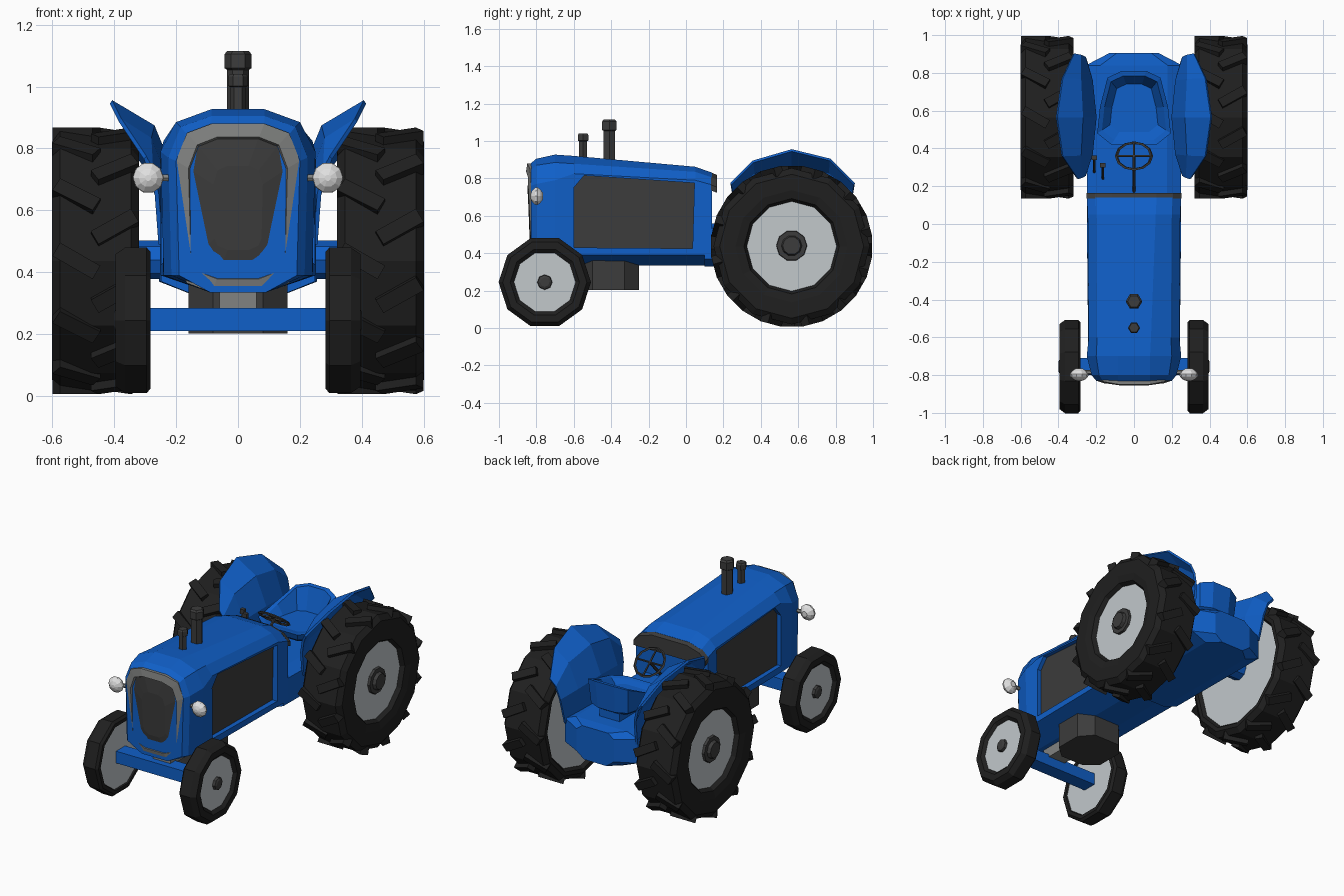
import bpy, bmesh, math
from mathutils import Matrix, Vector

if "Cube" in bpy.data.objects:
    bpy.data.objects.remove(bpy.data.objects["Cube"])


def material(name, r, g, b):
    m = bpy.data.materials.new(name)
    m.diffuse_color = (r, g, b, 1)
    m.use_nodes = True
    m.node_tree.nodes["Principled BSDF"].inputs["Base Color"].default_value = m.diffuse_color
    return m


BLUE = material("blue paint", 0.005, 0.115, 0.58)
RUBBER = material("black rubber", 0.014, 0.014, 0.014)
DARK = material("dark grey", 0.045, 0.045, 0.045)
GREY = material("mid grey", 0.22, 0.225, 0.22)
RIM = material("light grey rim", 0.54, 0.58, 0.60)
LAMP = material("lamp glass", 0.75, 0.75, 0.75)


def finish(name, bm, mats):
    me = bpy.data.meshes.new(name)
    bmesh.ops.recalc_face_normals(bm, faces=bm.faces)
    bm.to_mesh(me)
    bm.free()
    for m in mats:
        me.materials.append(m)
    ob = bpy.data.objects.new(name, me)
    bpy.context.collection.objects.link(ob)
    return ob


def loft(name, rings, mats, closed=True, caps=(0, 0)):
    """Skin matching rings of points; caps gives material index of both ends."""
    bm = bmesh.new()
    vs = [[bm.verts.new(p) for p in r] for r in rings]
    n = len(rings[0])
    for a, b in zip(vs, vs[1:]):
        for i in range(n if closed else n - 1):
            j = (i + 1) % n
            bm.faces.new((a[i], a[j], b[j], b[i]))
    if closed:
        for ring, mi in ((vs[0], caps[0]), (vs[-1], caps[1])):
            bm.faces.new(ring).material_index = mi
    return finish(name, bm, mats)


def box(name, x0, x1, y0, y1, z0, z1, mat):
    return loft(name, [[(x0, y0, z), (x1, y0, z), (x1, y1, z), (x0, y1, z)] for z in (z0, z1)], [mat])


def rod(name, p, q, profile, n, mat):
    """Turned part from p to q; profile is (fraction along, radius)."""
    p, q = Vector(p), Vector(q)
    rot = (q - p).to_track_quat('Z', 'Y')
    rings = [[p.lerp(q, t) + rot @ Vector((r * math.cos(2 * math.pi * i / n), r * math.sin(2 * math.pi * i / n), 0))
              for i in range(n)] for t, r in profile]
    return loft(name, rings, [mat])


def wheel(name, s, y, z, profile, n):
    """Tyre turned about x; the end caps are the rim discs."""
    rings = [[(s * x, y + r * math.cos(2 * math.pi * i / n), z + r * math.sin(2 * math.pi * i / n))
              for i in range(n)] for x, r in profile]
    return loft(name, rings, [RUBBER, RIM], caps=(1, 1))


def sym(half):
    """Mirror half a section (x, z) into a full loop."""
    return half + [(-x, z) for x, z in reversed(half)]


# Bonnet: lofted sections along y
stations = [(-.83, .19, .20, .76, .165, .845, .88, .085), (-.80, .215, .225, .77, .185, .87, .905, .085),
            (-.70, .24, .25, .79, .20, .885, .927, .085), (-.60, .243, .24, .825, .195, .878, .92, .09),
            (.05, .25, .245, .79, .20, .835, .862, .115), (.14, .25, .25, .765, .205, .805, .83, .12)]
hood = loft("bonnet", [[(x, y, z) for x, z in sym([(.09, .335), (wl, .39), (w, zs), (we, ze), (wt, zt)])]
                       for y, wl, w, zs, we, ze, zt, wt in stations], [BLUE, DARK])

# Recessed dark side panels
panel = [(-.60, .43), (-.60, .75), (-.545, .815), (.045, .775), (.035, .425)]
for s in (1, -1):
    cut = loft("side_panel_cutter", [[(s * x, y, z) for y, z in panel] for x in (.215, .3)], [BLUE, DARK], caps=(1, 0))
    cut.hide_render = True
    cut.hide_set(True)
    mod = hood.modifiers.new("side panel", 'BOOLEAN')
    mod.operation, mod.solver, mod.object = 'DIFFERENCE', 'EXACT', cut

# Dark cowl at the rear of the bonnet
loft("cowl", [[(x, y, z - d) for x, z in sym([(.25, .735), (.252, .765), (.207, .806), (.12, .831)])]
              for y, d in ((.135, 0), (.165, .012))], [DARK])

# Grille: grey frame and bulged recessed panel
half = [(.085, .335), (.165, .365), (.19, .41), (.2, .76), (.165, .85), (.085, .88)]


def grille_ring(k, kz, depth, flat=None):
    pts = [(x * k, .608 + (z - .608) * kz) for x, z in sym(half)]
    return [(x, flat if flat else -.867 + .9 * x * x + .3 * (z - .68) ** 2 + depth, z) for x, z in pts]


loft("grille_frame", [grille_ring(1, 1, 0, -.8), grille_ring(1, 1, 0), grille_ring(.8, .84, 0),
                      grille_ring(.77, .82, .02), grille_ring(.5, .5, .022)], [GREY])
loft("grille_panel", [grille_ring(.77, .82, .022), grille_ring(.77, .82, .017), grille_ring(.4, .5, .017)], [DARK])

# Rear body, deck and axles
loft("rear_body", [[(x, y, z) for x, z in sym([(.6 * w, .33), (w, .37), (w, zt), (.7 * w, zt + .03)])]
                   for y, w, zt in ((.1, .248, .53), (.84, .255, .52), (.905, .13, .51))], [BLUE])
rod("rear_axle", (-.35, .565, .44), (.35, .565, .44), [(0, .062), (1, .062)], 8, BLUE)
box("front_axle", -.31, .31, -.80, -.71, .21, .285, BLUE)
box("axle_bracket", -.06, .06, -.76, -.5, .27, .35, GREY)
sump = [(-.16, -.5), (-.08, -.57), (.08, -.57), (.16, -.5), (.16, -.33), (.09, -.25), (-.09, -.25), (-.16, -.33)]
loft("sump", [[(x, y, z) for x, y in sump] for z in (.203, .36)], [DARK])

# Exhaust and air intake
rod("exhaust", (0, -.41, .85), (0, -.41, 1.115),
    [(0, .036), (.77, .036), (.79, .044), (.96, .044), (1, .034)], 6, DARK)
rod("air_intake", (0, -.55, .85), (0, -.55, 1.04), [(0, .025), (.78, .025), (.8, .032), (.96, .032), (1, .026)], 6, DARK)

# Parts on both sides
for s, side in ((1, "right"), (-1, "left")):
    # Rear wheel, lugs and hub
    wheel(side + "_rear_wheel", s, .565, .437,
          [(.34, .345), (.32, .36), (.32, .385), (.345, .418), (.575, .418), (.6, .385),
           (.6, .30), (.59, .255), (.565, .24)], 12)
    bm = bmesh.new()
    for k in range(24):
        d = 1 if k % 2 else -1
        m = (Matrix.Translation((s * .46, .565, .437)) @ Matrix.Rotation(math.radians(15 * k), 4, 'X')
             @ Matrix.Translation((d * .062, 0, .405)) @ Matrix.Rotation(math.radians(30 * d), 4, 'Z')
             @ Matrix.Diagonal((.15, .05, .05, 1)))
        bmesh.ops.create_cube(bm, size=1, matrix=m)
    finish(side + "_tread_lugs", bm, [RUBBER])
    rod(side + "_rear_hub", (s * .55, .565, .44), (s * .6, .565, .44),
        [(0, .085), (.6, .08), (.61, .055), (1, .048)], 10, DARK)

    # Front wheel and hub
    wheel(side + "_front_wheel", s, -.755, .245,
          [(.29, .205), (.282, .21), (.282, .232), (.295, .247), (.365, .247), (.395, .225),
           (.395, .185), (.378, .165)], 10)
    rod(side + "_front_hub", (s * .37, -.755, .245), (s * .4, -.755, .245), [(0, .042), (.8, .038), (1, .025)], 8, DARK)

    # Mudguard: curved shell leaning out over the wheel
    rows = [(.24, [(.30, .77), (.28, .73), (.262, .65), (.25, .49)]),
            (.36, [(.38, .89), (.285, .83), (.225, .68), (.235, .49)]),
            (.565, [(.41, .95), (.275, .87), (.205, .70), (.23, .49)]),
            (.77, [(.38, .90), (.285, .83), (.225, .68), (.235, .49)]),
            (.90, [(.32, .77), (.285, .73), (.262, .65), (.25, .49)])]
    f = loft(side + "_mudguard", [[(s * x, .565 + (y - .565) * k, z) for (x, z), k in zip(row, (1, .98, .95, .85))]
                                  for y, row in rows], [BLUE], closed=False)
    mod = f.modifiers.new("thickness", 'SOLIDIFY')
    mod.thickness, mod.offset = .014, 0

    # Headlamp on a short arm
    rod(side + "_lamp_arm", (s * .2, -.785, .705), (s * .28, -.785, .705), [(0, .012), (1, .012)], 6, GREY)
    rod(side + "_headlamp", (s * .29, -.765, .705), (s * .29, -.832, .705),
        [(0, .018), (.2, .038), (.45, .05), (.65, .047), (.88, .03), (1, .01)], 10, LAMP)

# Seat: bucket with raised back
half = [(.065, .81), (.14, .775), (.18, .62), (.195, .48), (.12, .42)]


def seat_ring(k, z=None, dz=0):
    return [(x * k, .61 + (y - .61) * k,
             z if z else .66 + .13 * max(0, (y - .42) / .39) ** 1.5 + dz) for x, y in sym(half)]


loft("seat", [seat_ring(.6, .58), seat_ring(.92, .62), seat_ring(1), seat_ring(.87, None, -.004), seat_ring(.65, .645)],
     [BLUE])
box("seat_post", -.07, .07, .56, .76, .5, .6, BLUE)

# Steering wheel, spokes and column
c = Vector((0, .36, .755))
tilt = Matrix.Rotation(math.radians(-40), 3, 'X')
rim = [c + tilt @ Vector((.093 * math.cos(i * math.pi / 6), .093 * math.sin(i * math.pi / 6), 0)) for i in range(12)]
rings = []
for p in rim:
    out, up = (p - c).normalized(), tilt @ Vector((0, 0, 1))
    rings.append([p + .008 * (out * math.cos(a) + up * math.sin(a)) for a in (0, 1.571, 3.142, 4.712)])
loft("steering_wheel", rings + [rings[0]], [DARK])
for i in (0, 3):
    rod("steering_spoke", rim[i], rim[i + 6], [(0, .006), (1, .006)], 5, DARK)
rod("steering_column", c, (0, .15, .53), [(0, .009), (1, .009)], 6, DARK)

# Control levers
for x, y in ((-.21, .35), (-.165, .31)):
    rod("lever", (x, y - .08, .53), (x, y, .745), [(0, .006), (1, .006)], 5, DARK)
    box("lever_knob", x - .014, x + .014, y - .012, y + .012, .735, .765, DARK)
